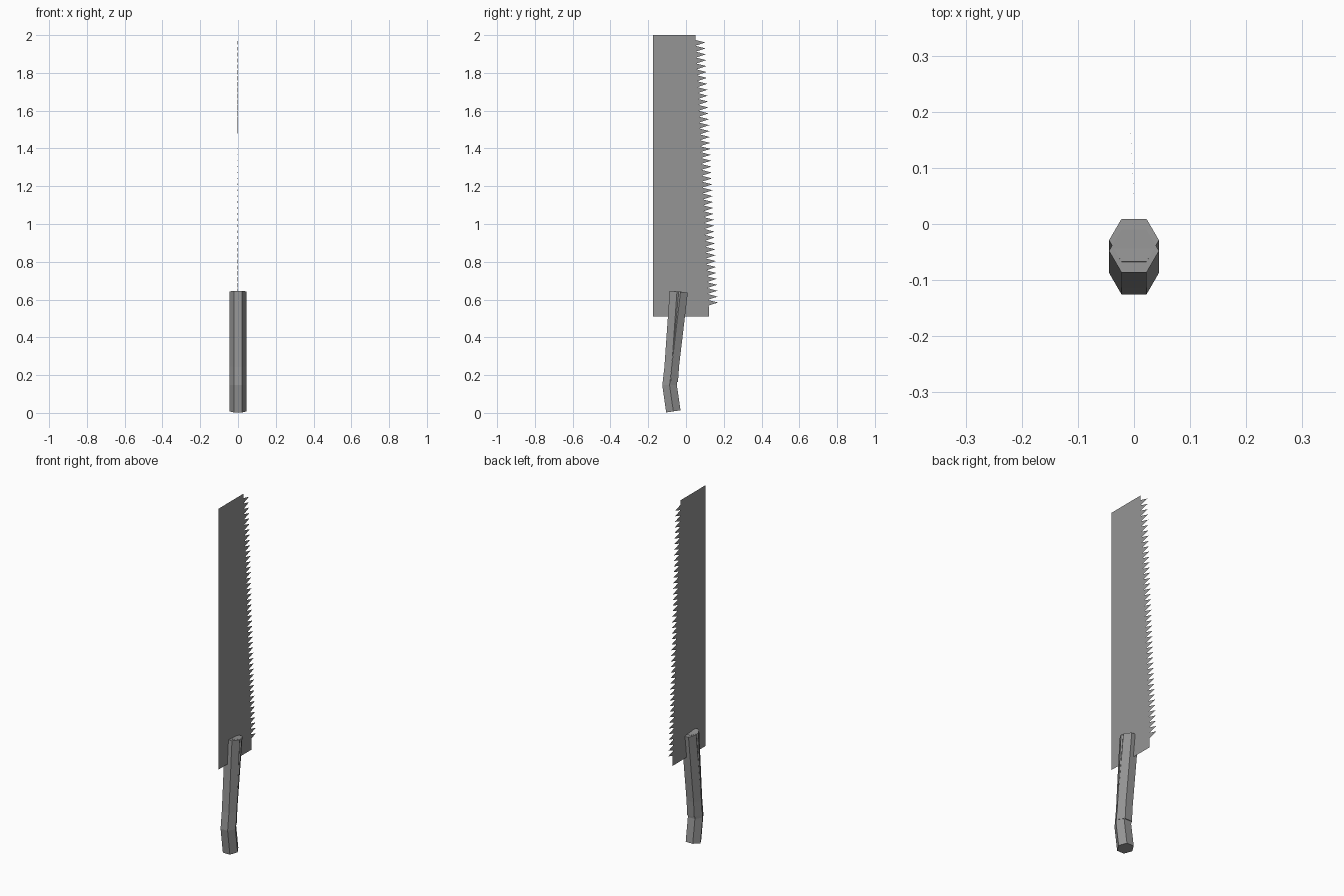
import bpy, math
from mathutils import Vector

if "Cube" in bpy.data.objects:
    bpy.data.objects.remove(bpy.data.objects["Cube"])

steel = bpy.data.materials.new("grey")
steel.diffuse_color = (0.3, 0.3, 0.3, 1)
steel.use_nodes = True
steel.node_tree.nodes["Principled BSDF"].inputs["Base Color"].default_value = steel.diffuse_color


def make(name, verts, faces):
    me = bpy.data.meshes.new(name)
    me.from_pydata(verts, [], faces)
    me.materials.append(steel)
    ob = bpy.data.objects.new(name, me)
    bpy.context.collection.objects.link(ob)
    return ob


def hex_sweep(name, path, r=0.0445):
    """Six-sided bar following (y, z) points, with mitred joints."""
    pts = [Vector((0, y, z)) for y, z in path]
    verts, faces = [], []
    for i, p in enumerate(pts):
        dirs = [(b - a).normalized() for a, b in zip(pts, pts[1:])][max(i - 1, 0):i + 1]
        t = sum(dirs, Vector()).normalized()
        side = Vector((0, t.z, -t.y))
        for k in range(6):
            a = k * math.pi / 3
            verts.append(p + Vector((r * math.cos(a), 0, 0)) + side * (r * math.sin(a)))
    for i in range(len(pts) - 1):
        for k in range(6):
            n = (k + 1) % 6
            faces.append((i * 6 + k, i * 6 + n, i * 6 + 6 + n, i * 6 + 6 + k))
    top = (len(pts) - 1) * 6
    faces += [tuple(range(5, -1, -1)), tuple(range(top, top + 6))]
    return make(name, verts, faces)


# Handle: bent grip plus a second bar that diverges towards the top
hex_sweep("handle_grip", [(-0.067, 0.008), (-0.087, 0.147), (-0.029, 0.641)])
hex_sweep("handle_front_bar", [(-0.081, 0.165), (-0.048, 0.643)])


# Blade: paper-thin tapered sheet
def edge_y(z):
    return 0.05 + (2 - z) / 1.49 * 0.073


make("blade", [(0, -0.175, 0.51), (0, edge_y(0.51), 0.51),
               (0, edge_y(2), 2), (0, -0.175, 2)], [(0, 1, 2, 3)])

# Teeth: thin triangles, leaning slightly to one side
count, z0, z1 = 45, 0.567, 1.975
step = (z1 - z0) / count
verts, faces = [], []
for i in range(count):
    z = z0 + i * step
    for dy, dz in ((-0.004, 0), (0.05, 0.55), (-0.004, 1)):
        zz = z + dz * step
        y = edge_y(zz) + dy
        verts.append((-0.05 * (y - 0.045), y, zz))
    faces.append((3 * i, 3 * i + 1, 3 * i + 2))
make("teeth", verts, faces)
